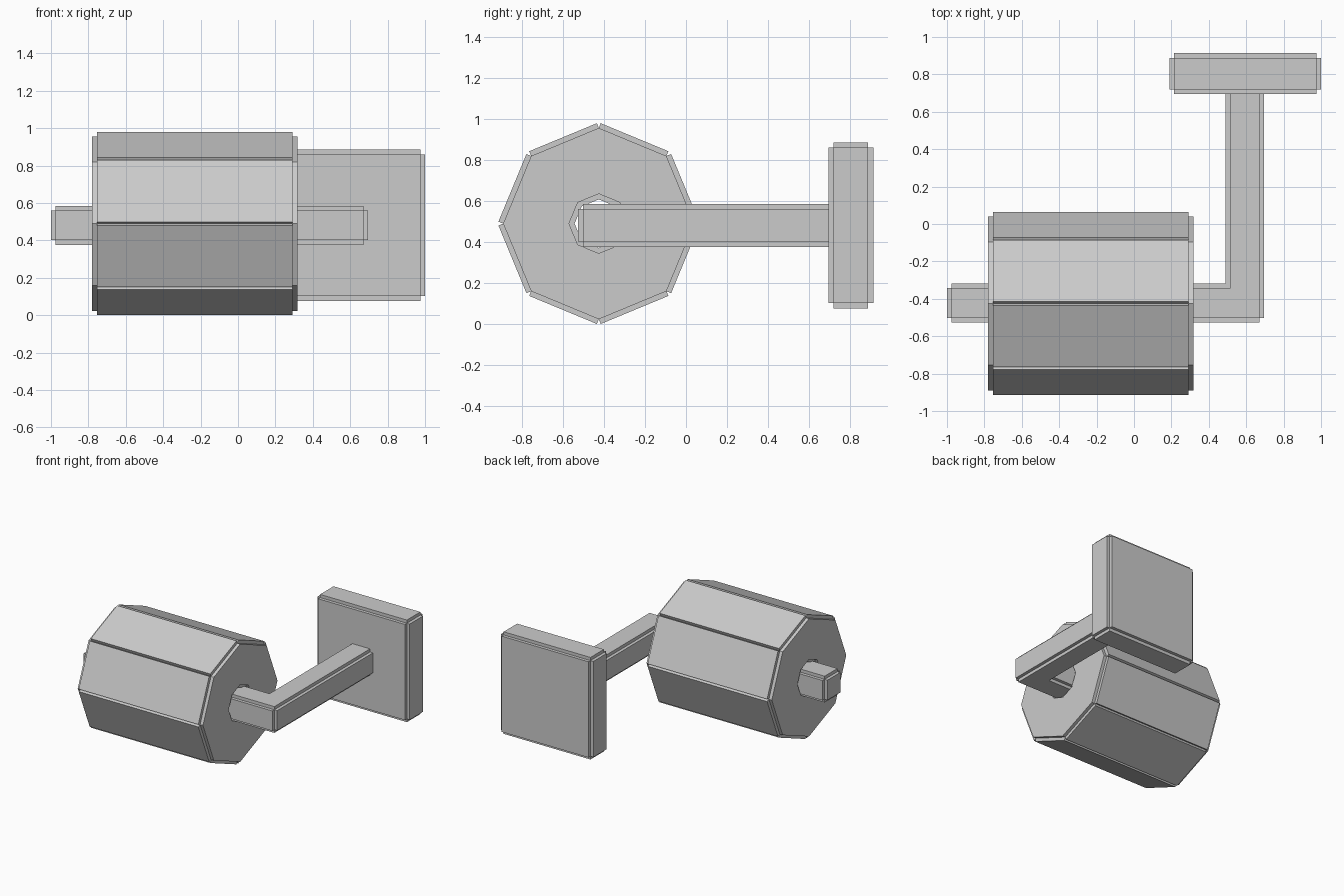
import bpy, bmesh
from math import cos, sin, pi
from mathutils import Vector

if "Cube" in bpy.data.objects:
    bpy.data.objects.remove(bpy.data.objects["Cube"])

STEP = 0.025  # thickness of the raised panel on every face


def raise_panels(bm, skip=None):
    """Lift each flat side along its normal, leaving a groove at each edge."""
    bmesh.ops.recalc_face_normals(bm, faces=bm.faces)
    groups = {}
    for f in bm.faces:
        f.normal_update()
        key = tuple(round(c, 2) for c in f.normal)
        key += (round(f.normal.dot(f.verts[0].co), 3),)
        groups.setdefault(tuple(c + 0.0 for c in key), []).append(f)
    old = list(bm.faces)
    for faces in groups.values():
        if skip and skip(faces[0]):
            continue
        n = faces[0].normal.copy()
        top = {v: bm.verts.new(v.co + n * STEP) for v in {v for f in faces for v in f.verts}}
        count = {}
        for f in faces:
            for e in f.edges:
                count[e] = count.get(e, 0) + 1
        for f in faces:
            loops = [(l.vert, l.link_loop_next.vert, l.edge) for l in f.loops]
            bm.faces.new([top[a] for a, b, e in loops])
            for a, b, e in loops:
                if count[e] == 1:
                    bm.faces.new([a, b, top[b], top[a]])
    bmesh.ops.delete(bm, geom=old, context='FACES_ONLY')


def finish(name, bm, skip=None):
    raise_panels(bm, skip)
    mesh = bpy.data.meshes.new(name)
    bm.to_mesh(mesh)
    bm.free()
    ob = bpy.data.objects.new(name, mesh)
    bpy.context.collection.objects.link(ob)
    return ob


def slab(outline, z0, z1):
    """Vertical extrusion of an xy outline."""
    bm = bmesh.new()
    f = bm.faces.new([bm.verts.new((x, y, z0)) for x, y in outline])
    ext = bmesh.ops.extrude_face_region(bm, geom=[f], use_keep_orig=True)
    verts = [g for g in ext['geom'] if isinstance(g, bmesh.types.BMVert)]
    bmesh.ops.translate(bm, verts=verts, vec=(0, 0, z1 - z0))
    return bm


# Wall plate
finish("wall_plate", slab([(0.215, 0.72), (0.975, 0.72), (0.975, 0.888), (0.215, 0.888)],
                          0.102, 0.86))

# L-shaped arm, open where it enters the plate
arm = [(-0.975, -0.502), (0.67, -0.502), (0.67, 0.72), (0.515, 0.72),
       (0.515, -0.342), (-0.975, -0.342)]
finish("holder_arm", slab(arm, 0.402, 0.56),
       skip=lambda f: all(v.co.y > 0.71 for v in f.verts))

# Eight-sided paper roll with a hollow core
bm = bmesh.new()
rings = []
for x, r in ((-0.755, 0.466), (0.292, 0.466), (0.292, 0.145), (-0.755, 0.145)):
    rings.append([bm.verts.new((x, -0.425 + r * cos(k * pi / 4), 0.49 + r * sin(k * pi / 4)))
                  for k in range(8)])
for i in range(4):
    a, b = rings[i], rings[(i + 1) % 4]
    for k in range(8):
        j = (k + 1) % 8
        bm.faces.new([a[k], a[j], b[j], b[k]])
finish("paper_roll", bm)
